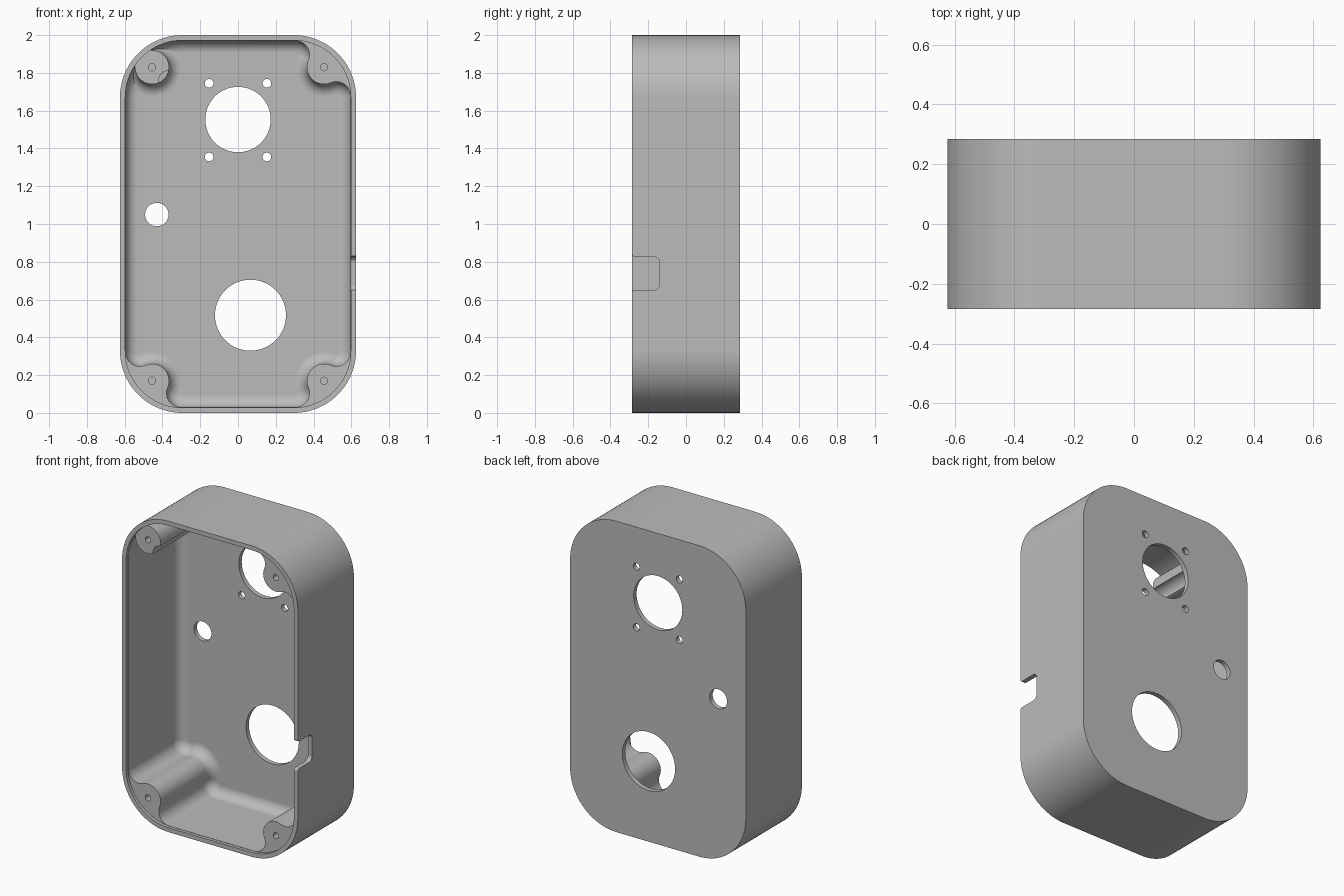
import bpy, bmesh
from math import sin, cos, pi, hypot, atan2, acos, sqrt

cube = bpy.data.objects.get("Cube")
if cube:
    bpy.data.objects.remove(cube, do_unlink=True)

# Main sizes (profiles lie in x/z, centred on the middle of the box)
HALF_W, HALF_H, HALF_D = 0.625, 1.0, 0.285
WALL, CORNER = 0.03, 0.33
W, H, R_IN = HALF_W - WALL, HALF_H - WALL, CORNER - WALL
BOSS, BOSS_R, BLEND = (0.455, 0.83), 0.09, 0.075
FLOOR_Y, FLOOR_R = HALF_D - WALL, 0.065


def arc(c, r, a, b, n=12):
    return [(c[0] + r * cos(a + (b - a) * i / n), c[1] + r * sin(a + (b - a) * i / n))
            for i in range(n + 1)]


def circle(c, r, n=64):
    return arc(c, r, 0, 2 * pi, n)[:-1]


def four_corners(corner):
    """Mirror a corner (right wall to top wall) into a closed outline."""
    pts = []
    for sx, sz in ((1, 1), (-1, 1), (-1, -1), (1, -1)):
        quarter = [(sx * x, sz * z) for x, z in corner(sx, sz)]
        pts += quarter if sx * sz > 0 else quarter[::-1]
    return pts


def rounded_rect(w, h, r):
    return four_corners(lambda sx, sz: arc((w - r, h - r), r, 0, pi / 2, 24))


def pocket_outline(d):
    """Cavity outline shrunk by d, flowing around the corner bosses."""
    def corner(sx, sz):
        rb = BOSS_R + d
        if (sx, sz) == (-1, 1):
            # Plain round boss meeting the rounded wall
            k, r = (W - R_IN, H - R_IN), R_IN - d
            dx, dz = BOSS[0] - k[0], BOSS[1] - k[1]
            dist, mid = hypot(dx, dz), atan2(dz, dx)
            phi = acos((r * r + dist * dist - rb * rb) / (2 * r * dist))
            ends = [atan2(k[1] + r * sin(a) - BOSS[1], k[0] + r * cos(a) - BOSS[0])
                    for a in (mid - phi, mid + phi)]
            return (arc(k, r, 0, mid - phi)
                    + arc(BOSS, rb, ends[0], ends[1] - 2 * pi, 32)[1:-1]
                    + arc(k, r, mid + phi, pi / 2))
        # Boss blended into both walls
        reach = BOSS_R + BLEND
        c1 = (W - BLEND, BOSS[1] - sqrt(reach ** 2 - (W - BLEND - BOSS[0]) ** 2))
        c2 = (BOSS[0] - sqrt(reach ** 2 - (H - BLEND - BOSS[1]) ** 2), H - BLEND)
        a1 = atan2(BOSS[1] - c1[1], BOSS[0] - c1[0])
        a2 = atan2(BOSS[1] - c2[1], BOSS[0] - c2[0])
        return (arc(c1, BLEND - d, 0, a1)
                + arc(BOSS, rb, a1 + pi, a2 + pi, 32)[1:-1]
                + arc(c2, BLEND - d, a2, pi / 2))
    return four_corners(corner)


def at_depth(outline, y):
    return [(x, y, z + HALF_H) for x, z in outline]


def skin(name, rings):
    """Closed solid through a stack of rings."""
    bm = bmesh.new()
    rows = [[bm.verts.new(p) for p in ring] for ring in rings]
    n = len(rows[0])
    for lo, hi in zip(rows, rows[1:]):
        for i in range(n):
            bm.faces.new((lo[i], lo[(i + 1) % n], hi[(i + 1) % n], hi[i]))
    bm.faces.new(rows[0][::-1])
    bm.faces.new(rows[-1])
    bmesh.ops.recalc_face_normals(bm, faces=bm.faces)
    mesh = bpy.data.meshes.new(name)
    bm.to_mesh(mesh)
    bm.free()
    obj = bpy.data.objects.new(name, mesh)
    bpy.context.collection.objects.link(obj)
    return obj


def prism(name, outline, y0, y1):
    return skin(name, [at_depth(outline, y0), at_depth(outline, y1)])


# Solid outer body
body = prism("enclosure_shell", rounded_rect(HALF_W, HALF_H, CORNER), -HALF_D, HALF_D)
bpy.context.view_layer.objects.active = body
body.select_set(True)


def cut(cutter):
    cutter.hide_render = True
    mod = body.modifiers.new("cut", "BOOLEAN")
    mod.operation, mod.solver, mod.object = "DIFFERENCE", "EXACT", cutter
    bpy.ops.object.modifier_apply(modifier=mod.name)
    bpy.data.objects.remove(cutter, do_unlink=True)


# Shallow lid seat, leaving the bosses set back from the rim
cut(prism("lid_seat", rounded_rect(W + 0.002, H + 0.002, R_IN + 0.002), -0.35, -HALF_D + 0.02))

# Main cavity with a rounded floor edge
rings = [at_depth(pocket_outline(0), -0.35)]
for i in range(9):
    t = pi / 2 * i / 8
    rings.append(at_depth(pocket_outline(FLOOR_R * (1 - cos(t))),
                          FLOOR_Y - FLOOR_R * (1 - sin(t))))
cut(skin("cavity", rings))

# Bite out of the upper boss, and screw holes in all bosses
cut(prism("boss_bite", circle((-0.365, 0.757), 0.055), -0.35, 0.19))
for sx in (-1, 1):
    for sz in (-1, 1):
        cut(prism("screw_hole", circle((sx * BOSS[0], sz * BOSS[1]), 0.019, 24), -0.35, 0.0))

# Openings through the back panel
openings = [((0, 0.553), 0.173), ((0.066, -0.483), 0.188), ((-0.43, 0.05), 0.062)]
openings += [((sx * 0.153, 0.55 + sz * 0.195), 0.023) for sx in (-1, 1) for sz in (-1, 1)]
for centre, radius in openings:
    cut(prism("panel_hole", circle(centre, radius), 0.15, 0.35))

# Cable notch in the left wall, flared at the rim
half, flare, inner = 0.0875, 0.015, 0.03
side = ([(-0.35, half + flare)]
        + arc((-HALF_D + flare, half + flare), flare, pi, 1.5 * pi, 6)
        + arc((-0.14 - inner, half - inner), inner, pi / 2, 0, 8))
notch = side + [(y, -z) for y, z in reversed(side)]
cut(skin("cable_notch", [[(x, y, z + 0.738) for y, z in notch] for x in (0.55, 0.7)]))

# Grey finish and smooth shading
grey = bpy.data.materials.new("plain_grey")
grey.use_nodes = True
colour = (0.5, 0.5, 0.5, 1)
grey.diffuse_color = colour
grey.node_tree.nodes["Principled BSDF"].inputs["Base Color"].default_value = colour
body.data.materials.clear()
body.data.materials.append(grey)
bpy.ops.object.shade_smooth_by_angle(angle=pi / 6)
normals = body.modifiers.new("flat_panels", "WEIGHTED_NORMAL")
normals.keep_sharp = True
